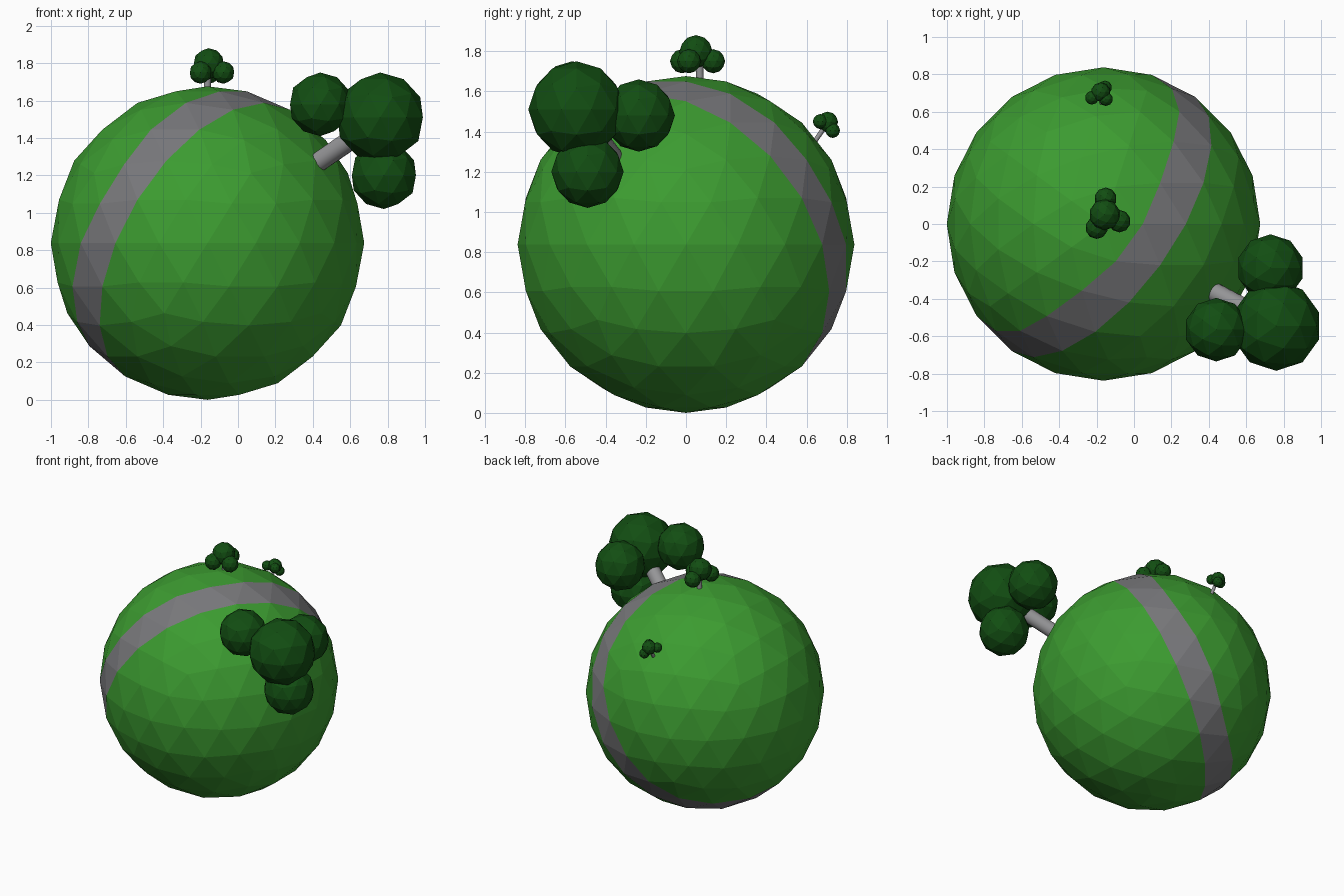
import bpy, bmesh
from mathutils import Vector

if "Cube" in bpy.data.objects:
    bpy.data.objects.remove(bpy.data.objects["Cube"])


def material(name, rgb):
    m = bpy.data.materials.new(name)
    m.diffuse_color = (*rgb, 1)
    m.use_nodes = True
    m.node_tree.nodes["Principled BSDF"].inputs["Base Color"].default_value = m.diffuse_color
    return m


GRASS = material("grass green", (0.045, 0.33, 0.03))
ROAD = material("road grey", (0.19, 0.19, 0.20))
LEAF = material("dark leaf green", (0.006, 0.075, 0.006))
BARK = material("trunk grey", (0.30, 0.30, 0.31))

CENTRE, R = Vector((-0.163, 0, 0.838)), 0.838


def ball(name, centre, radius, subdiv, *mats):
    bpy.ops.mesh.primitive_ico_sphere_add(subdivisions=subdiv, radius=radius, location=centre)
    ob = bpy.context.object
    ob.name = name
    for m in mats:
        ob.data.materials.append(m)
    return ob


def trunk(name, start, end, radius):
    a, b = Vector(start), Vector(end)
    bpy.ops.mesh.primitive_cylinder_add(vertices=16, radius=radius, depth=(b - a).length,
                                        location=(a + b) / 2)
    ob = bpy.context.object
    ob.name = name
    ob.rotation_euler = (b - a).to_track_quat('Z', 'Y').to_euler()
    ob.data.materials.append(BARK)
    bpy.ops.object.shade_smooth_by_angle()


# Planet: the ring road is the row of faces just beside one great circle
planet = ball("planet", CENTRE, R, 3, GRASS, ROAD)
axis = Vector((-0.7236, 0.5257, 0.4472))
for f in planet.data.polygons:
    if 0.001 < f.center.normalized().dot(axis) < 0.22:
        f.material_index = 1

# Trees: trunk start, trunk end, trunk radius, then foliage balls (x, y, z, radius)
trees = {
    "large_tree": ((0.40, -0.35, 1.25), (0.72, -0.52, 1.47), 0.053, [
        (0.76, -0.545, 1.51, 0.24), (0.44, -0.565, 1.58, 0.17),
        (0.78, -0.49, 1.20, 0.18), (0.73, -0.235, 1.48, 0.18)]),
    "medium_tree": ((-0.165, 0.07, 1.64), (-0.16, 0.065, 1.78), 0.019, [
        (-0.157, 0.05, 1.797, 0.083), (-0.152, 0.135, 1.75, 0.06),
        (-0.078, 0.015, 1.75, 0.06), (-0.20, -0.02, 1.75, 0.06)]),
    "small_tree": ((-0.17, 0.62, 1.32), (-0.175, 0.695, 1.43), 0.012, [
        (-0.178, 0.705, 1.447, 0.052), (-0.155, 0.73, 1.405, 0.037),
        (-0.225, 0.675, 1.447, 0.037), (-0.15, 0.668, 1.45, 0.037)]),
}
for name, (start, end, radius, balls) in trees.items():
    trunk(name + "_trunk", start, end, radius)
    for i, (x, y, z, r) in enumerate(balls):
        ball(f"{name}_foliage_{i + 1}", (x, y, z), r, 2, LEAF)
